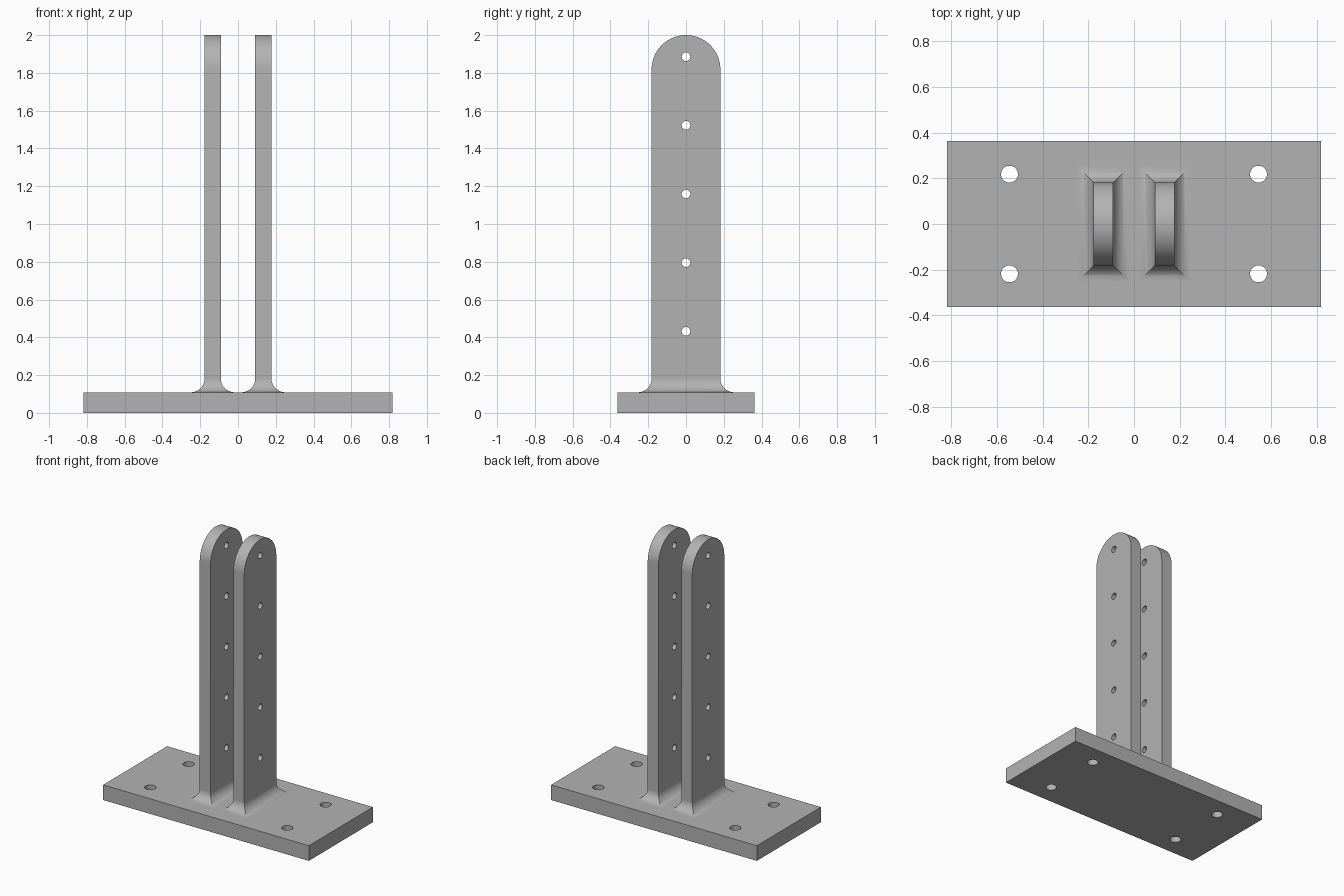
import bpy, bmesh, math
from mathutils import Matrix

if "Cube" in bpy.data.objects:
    bpy.data.objects.remove(bpy.data.objects["Cube"], do_unlink=True)

PLATE_TOP = 0.109
INNER, OUTER = 0.091, 0.177      # upright faces in x
HALF = 0.182                     # upright half depth and top radius
FILLET = 0.073

grey = bpy.data.materials.new("plain_grey")
grey.use_nodes = True
GREY = (0.45, 0.45, 0.45, 1)
grey.diffuse_color = GREY
grey.node_tree.nodes["Principled BSDF"].inputs["Base Color"].default_value = GREY


def make_object(name, bm):
    bmesh.ops.recalc_face_normals(bm, faces=bm.faces)
    mesh = bpy.data.meshes.new(name)
    bm.to_mesh(mesh)
    bm.free()
    mesh.materials.append(grey)
    obj = bpy.data.objects.new(name, mesh)
    bpy.context.collection.objects.link(obj)
    return obj


def drill(obj, centres, radius, axis):
    """Cut a round through hole at each centre."""
    bm = bmesh.new()
    turn = Matrix.Rotation(math.pi / 2, 4, "Y") if axis == "X" else Matrix()
    for c in centres:
        bmesh.ops.create_cone(bm, cap_ends=True, segments=32, radius1=radius,
                              radius2=radius, depth=0.5,
                              matrix=Matrix.Translation(c) @ turn)
    cutter = make_object("hole_cutter", bm)
    cutter.hide_render = True
    mod = obj.modifiers.new("holes", "BOOLEAN")
    mod.operation, mod.solver, mod.object = "DIFFERENCE", "EXACT", cutter
    bpy.context.view_layer.update()
    result = obj.evaluated_get(bpy.context.evaluated_depsgraph_get())
    mesh = bpy.data.meshes.new_from_object(result)
    obj.modifiers.clear()
    obj.data = mesh
    bpy.data.objects.remove(cutter, do_unlink=True)


def smooth(obj):
    bpy.ops.object.select_all(action="DESELECT")
    obj.select_set(True)
    bpy.context.view_layer.objects.active = obj
    bpy.ops.object.shade_smooth_by_angle(angle=math.radians(30))


# Base plate with four bolt holes
bm = bmesh.new()
bmesh.ops.create_cube(bm, size=1, matrix=Matrix.Translation((0, 0, PLATE_TOP / 2))
                      @ Matrix.Diagonal((1.636, 0.727, PLATE_TOP, 1)))
plate = make_object("base_plate", bm)
drill(plate, [(x, y, 0) for x in (-0.545, 0.545) for y in (-0.218, 0.218)],
      0.037, "Z")
smooth(plate)

for side, name in ((1, "left"), (-1, "right")):
    mid = side * (INNER + OUTER) / 2
    half_x = (OUTER - INNER) / 2

    # Round-topped upright with a row of pin holes
    bm = bmesh.new()
    outline = [(-HALF, 0.09), (HALF, 0.09)]
    for i in range(41):
        a = math.pi * i / 40
        outline.append((HALF * math.cos(a), 2 - HALF + HALF * math.sin(a)))
    face = bm.faces.new([bm.verts.new((mid - half_x, y, z)) for y, z in outline])
    grown = bmesh.ops.extrude_face_region(bm, geom=[face])["geom"]
    bmesh.ops.translate(bm, vec=(2 * half_x, 0, 0),
                        verts=[v for v in grown if isinstance(v, bmesh.types.BMVert)])
    upright = make_object(name + "_upright", bm)
    drill(upright, [(mid, 0, 0.432 + 0.3635 * i) for i in range(5)], 0.023, "X")
    smooth(upright)

    # Mitred concave fillet around the foot
    bm = bmesh.new()
    rings = []
    for i in range(17):
        a = math.pi / 2 * i / 16
        out = FILLET * (1 - math.sin(a))
        z = PLATE_TOP + FILLET * (1 - math.cos(a))
        rings.append([bm.verts.new((mid + sx * (half_x + out), sy * (HALF + out), z))
                      for sx, sy in ((-1, -1), (1, -1), (1, 1), (-1, 1))])
    for low, high in zip(rings, rings[1:]):
        for k in range(4):
            n = (k + 1) % 4
            bm.faces.new((low[k], low[n], high[n], high[k]))
    fillet = make_object(name + "_foot_fillet", bm)
    # Keep the mitre edges crisp
    smooth(fillet)
